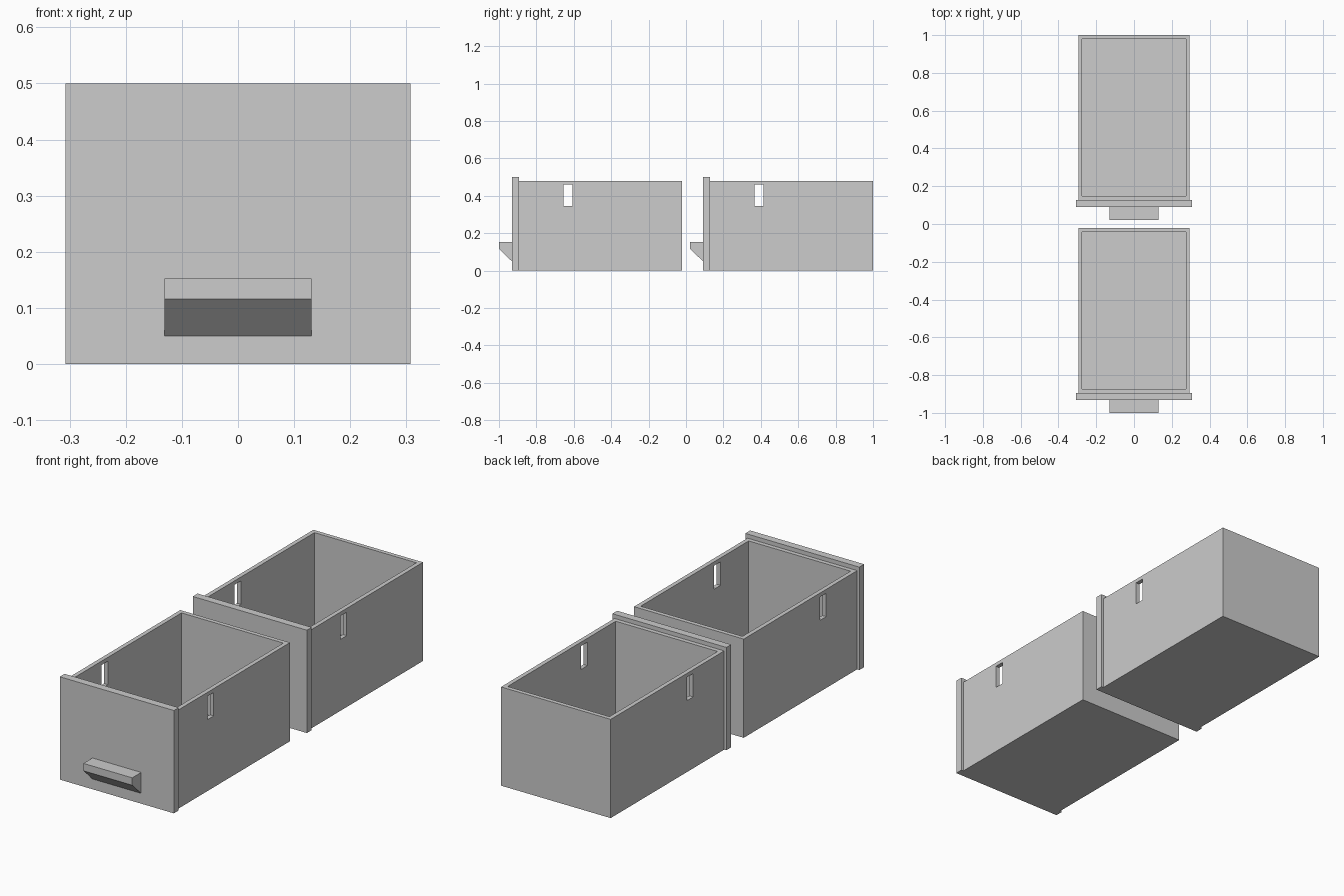
import bpy
import bmesh

default = bpy.data.objects.get("Cube")
if default:
    bpy.data.objects.remove(default, do_unlink=True)

# Single plain grey finish
grey = bpy.data.materials.new("light grey")
grey.use_nodes = True
COLOUR = (0.604, 0.604, 0.604, 1)
grey.diffuse_color = COLOUR
for node in grey.node_tree.nodes:
    if node.type == "BSDF_PRINCIPLED":
        node.inputs["Base Color"].default_value = COLOUR


def prism(name, profile, half_width):
    """Extrude a (y, z) profile symmetrically across x."""
    bm = bmesh.new()
    face = bm.faces.new([bm.verts.new((-half_width, y, z)) for y, z in profile])
    side = bmesh.ops.extrude_face_region(bm, geom=[face])["geom"]
    verts = [v for v in side if isinstance(v, bmesh.types.BMVert)]
    bmesh.ops.translate(bm, verts=verts, vec=(2 * half_width, 0, 0))
    bmesh.ops.recalc_face_normals(bm, faces=bm.faces)
    mesh = bpy.data.meshes.new(name)
    bm.to_mesh(mesh)
    bm.free()
    mesh.materials.append(grey)
    obj = bpy.data.objects.new(name, mesh)
    bpy.context.collection.objects.link(obj)
    return obj


def block(name, half_width, y0, y1, z0, z1):
    return prism(name, [(y0, z0), (y1, z0), (y1, z1), (y0, z1)], half_width)


def cut(obj, cutter):
    mod = obj.modifiers.new(cutter.name, "BOOLEAN")
    mod.operation = "DIFFERENCE"
    mod.solver = "EXACT"
    mod.object = cutter
    bpy.context.view_layer.objects.active = obj
    bpy.ops.object.modifier_apply(modifier=mod.name)
    bpy.data.objects.remove(cutter, do_unlink=True)


WALL = 0.021
HEIGHT = 0.48


def drawer(label, y):
    """Build one drawer whose handle starts at y."""
    panel_y, box_y, back_y = y + 0.069, y + 0.106, y + 0.978

    # Open box with a slot through both side walls
    box = block(label + "_drawer_box", 0.295, box_y, back_y, 0, HEIGHT)
    cut(box, block("cavity", 0.295 - WALL, box_y + WALL, back_y - WALL, WALL, 0.6))
    cut(box, block("side_slots", 0.4, y + 0.344, y + 0.392, 0.347, 0.461))

    # Taller, wider face panel
    block(label + "_drawer_panel", 0.307, panel_y, box_y, 0, 0.5)

    # Handle with a sloping underside
    prism(label + "_drawer_handle",
          [(panel_y, 0.05), (panel_y, 0.152), (y, 0.152), (y, 0.116)], 0.131)


drawer("front", -1.0)
drawer("rear", 0.022)
